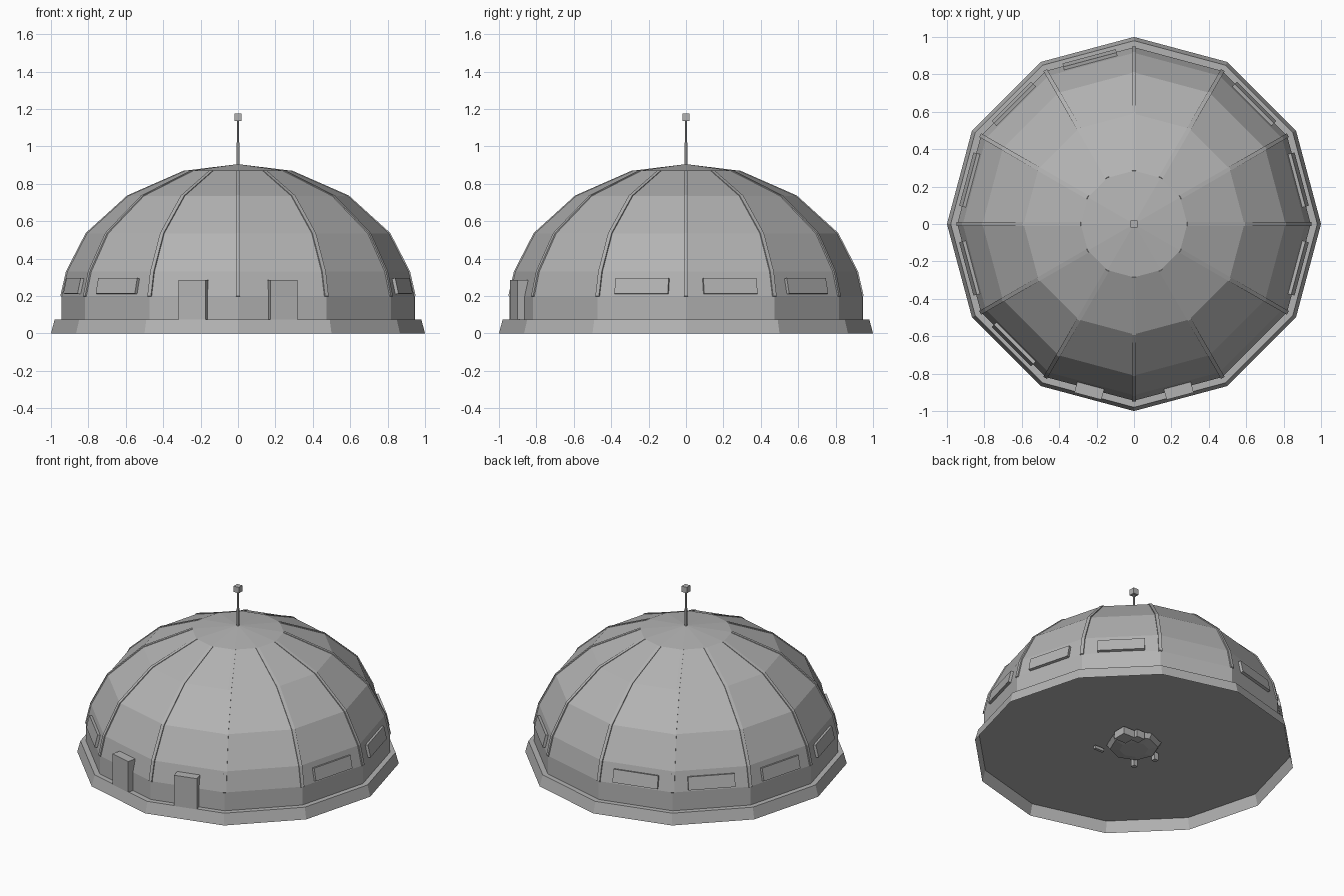
import bpy, bmesh, math
from mathutils import Matrix, Vector

if "Cube" in bpy.data.objects:
    bpy.data.objects.remove(bpy.data.objects["Cube"])

SIDES = 12
STEP = 2 * math.pi / SIDES
APO = math.cos(STEP / 2)

grey = bpy.data.materials.new("plain_grey")
grey.diffuse_color = (0.45, 0.45, 0.45, 1)
grey.use_nodes = True
grey.node_tree.nodes["Principled BSDF"].inputs["Base Color"].default_value = grey.diffuse_color


def finish(name, bm, fix=True):
    if fix:
        bmesh.ops.recalc_face_normals(bm, faces=bm.faces)
    me = bpy.data.meshes.new(name)
    bm.to_mesh(me)
    bm.free()
    me.materials.append(grey)
    ob = bpy.data.objects.new(name, me)
    bpy.context.collection.objects.link(ob)
    return ob


def lathe(name, profile, sides=SIDES, cap_top=False):
    """Flat-faced turned shape; a radius of zero closes to a point."""
    bm = bmesh.new()
    rings = []
    for r, z in profile:
        if r == 0:
            rings.append([bm.verts.new((0, 0, z))] * sides)
        else:
            rings.append([bm.verts.new((r * math.cos(2 * math.pi * i / sides),
                                        r * math.sin(2 * math.pi * i / sides), z))
                          for i in range(sides)])
    for a, b in zip(rings, rings[1:]):
        for i in range(sides):
            j = (i + 1) % sides
            bm.faces.new(list(dict.fromkeys((a[i], a[j], b[j], b[i]))))
    if cap_top:
        bm.faces.new(rings[-1])
    return finish(name, bm)


def box(name, size, matrix):
    bm = bmesh.new()
    bmesh.ops.create_cube(bm, size=1, matrix=matrix @ Matrix.Diagonal((*size, 1)))
    return finish(name, bm)


def rot(deg):
    return Matrix.Rotation(math.radians(deg), 4, 'Z')


# Base skirt, open underneath, with its deck
lathe("base", [(1, 0), (0.98, 0.075)], cap_top=True)

# Dome shell
dome = [(0.945, 0.075), (0.945, 0.2), (0.915, 0.33), (0.81, 0.535),
        (0.59, 0.735), (0.285, 0.87), (0, 0.905)]
lathe("dome", dome)

# Slim ribs along the dome corners
outset = [0.005, 0.005, 0.004, 0.003, 0.002]
for k in range(SIDES):
    bm = bmesh.new()
    rows = []
    for (r, z), o in zip(dome[1:6], outset):
        up = o * z
        rows.append([bm.verts.new(p) for p in
                     ((r - 0.03, -0.011, z - 0.02), (r + o, -0.011, z + up),
                      (r + o, 0.011, z + up), (r - 0.03, 0.011, z - 0.02))])
    for a, b in zip(rows, rows[1:]):
        for i in range(4):
            j = (i + 1) % 4
            bm.faces.new((a[i], a[j], b[j], b[i]))
    bm.faces.new(rows[0])
    bm.faces.new(rows[-1])
    bm.transform(rot(30 * k))
    finish("rib_%d" % k, bm)

# Windows lie on the first sloped band
slope = math.atan2((0.945 - 0.915) * APO, 0.13)
for k, deg in enumerate((345, 15, 45, 105, 135, 165, 195, 225)):
    m = (rot(deg) @ Matrix.Translation((0.908, 0, 0.2525))
         @ Matrix.Rotation(-slope, 4, 'Y'))
    box("window_%d" % k, (0.022, 0.295, 0.085), m)

# Two upright doors in front
for name, deg in (("left_door", 255), ("right_door", 285)):
    box(name, (0.09, 0.15, 0.21), rot(deg) @ Matrix.Translation((0.908, 0, 0.18)))

# Antenna
lathe("antenna_foot", [(0.009, 0.89), (0.009, 1.02), (0, 1.02)], 6)
lathe("antenna_rod", [(0.006, 1.02), (0.006, 1.14)], 6)
box("antenna_tip", (0.038, 0.038, 0.04), Matrix.Translation((0, 0, 1.155)))

# Small machinery under the deck
lathe("under_hub", [(0.17, 0.07), (0.15, 0.04), (0.09, 0.03), (0, 0.03)], 8)
for k, (x, y, s) in enumerate(((0.15, 0.09, 0.09), (0.08, 0.13, 0.06),
                               (-0.12, -0.14, 0.03), (-0.17, 0.0, 0.03))):
    box("under_unit_%d" % k, (s, s, 0.05), rot(0) @ Matrix.Translation((x, y, 0.04)))
box("under_pipe", (0.07, 0.02, 0.02), Matrix.Translation((0.15, -0.16, 0.05)))
